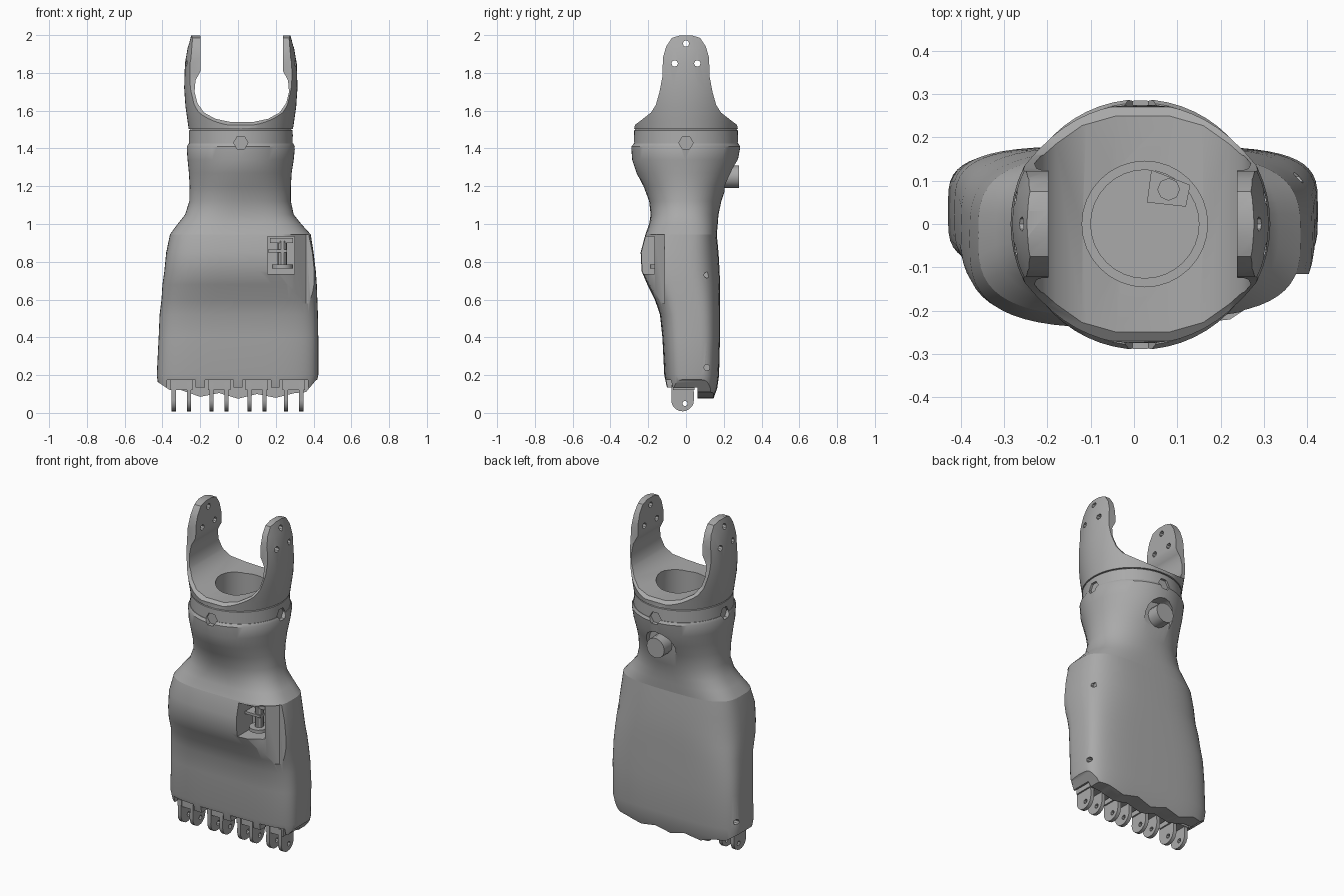
import bpy, bmesh, math
from mathutils import Vector, Matrix

cube = bpy.data.objects.get("Cube")
if cube:
    bpy.data.objects.remove(cube, do_unlink=True)

grey = bpy.data.materials.new("plain grey")
grey.use_nodes = True
grey.diffuse_color = (0.4, 0.4, 0.4, 1)
grey.node_tree.nodes["Principled BSDF"].inputs["Base Color"].default_value = (0.4, 0.4, 0.4, 1)
CX = 0.015  # wrist axis


def finish(name, bm):
    bmesh.ops.recalc_face_normals(bm, faces=bm.faces)
    mesh = bpy.data.meshes.new(name)
    bm.to_mesh(mesh)
    bm.free()
    mesh.materials.append(grey)
    ob = bpy.data.objects.new(name, mesh)
    bpy.context.collection.objects.link(ob)
    return ob


def skin(name, rings):
    """Joins closed rings of points and caps both ends."""
    bm = bmesh.new()
    vs = [[bm.verts.new(p) for p in r] for r in rings]
    n = len(vs[0])
    for a, b in zip(vs, vs[1:]):
        for i in range(n):
            j = (i + 1) % n
            bm.faces.new((a[i], a[j], b[j], b[i]))
    bm.faces.new(vs[0])
    bm.faces.new(vs[-1])
    return finish(name, bm)


def section(z, x0, x1, y0, y1, power, n=56):
    """Rounded-box outline at height z."""
    ring = []
    for i in range(n):
        t = math.tau * i / n
        c, s = math.cos(t), math.sin(t)
        u = math.copysign(abs(c) ** (2 / power), c)
        v = math.copysign(abs(s) ** (2 / power), s)
        ring.append(((x0 + x1) / 2 + u * (x1 - x0) / 2, (y0 + y1) / 2 + v * (y1 - y0) / 2, z))
    return ring


def lathe(name, profile):
    return skin(name, [section(z, CX - r, CX + r, -r, r, 2) for z, r in profile])


def prism(name, pts, axis, lo, hi):
    place = {"x": lambda p, d: (d, p[0], p[1]), "y": lambda p, d: (p[0], d, p[1]),
             "z": lambda p, d: (p[0], p[1], d)}[axis]
    return skin(name, [[place(p, d) for p in pts] for d in (lo, hi)])


def rod(name, axis, a, b, r, lo, hi, n=16):
    pts = [(a + r * math.cos(math.tau * i / n), b + r * math.sin(math.tau * i / n)) for i in range(n)]
    return prism(name, pts, axis, lo, hi)


def box(name, x0, x1, y0, y1, z0, z1):
    return prism(name, [(x0, y0), (x1, y0), (x1, y1), (x0, y1)], "z", z0, z1)


def carve(ob, cutter, mode="DIFFERENCE"):
    m = ob.modifiers.new("cut", "BOOLEAN")
    m.operation, m.object, m.solver = mode, cutter, "EXACT"
    bpy.context.view_layer.objects.active = ob
    bpy.ops.object.modifier_apply(modifier=m.name)
    bpy.data.objects.remove(cutter, do_unlink=True)


# Palm shell with the swollen heel
SEAM = (0.945, -0.36, 0.385, -0.215, 0.163, 3.2)
palm = skin("palm", [section(*s) for s in (
    (0.06, -0.40, 0.39, -0.09, 0.14, 4), (0.13, -0.42, 0.41, -0.10, 0.165, 4),
    (0.2, -0.43, 0.425, -0.115, 0.175, 4), (0.4, -0.42, 0.425, -0.125, 0.18, 4),
    (0.52, -0.415, 0.423, -0.138, 0.18, 3.8), (0.6, -0.405, 0.42, -0.165, 0.18, 3.6),
    (0.68, -0.40, 0.417, -0.205, 0.18, 3.4), (0.75, -0.39, 0.412, -0.235, 0.178, 3.2),
    (0.85, -0.38, 0.40, -0.24, 0.172, 3.2), SEAM)])

# Thumb recess: slanted corner and square pocket
carve(palm, prism("c", [(0.17, -0.3), (0.2, -0.235), (0.29, -0.175), (0.36, -0.115),
                        (0.5, -0.115), (0.5, -0.3)], "z", 0.58, 0.96))
carve(palm, box("c", 0.155, 0.3, -0.4, -0.08, 0.735, 0.935))

# Open knuckle side and scalloped lower edge
FINGERS = (-0.3, -0.1, 0.1, 0.295)
carve(palm, box("c", -0.6, 0.6, -0.4, 0.06, 0, 0.135))
for fx in FINGERS:
    carve(palm, box("c", fx - 0.075, fx + 0.075, -0.4, 0.06, 0, 0.175))
carve(palm, prism("c", [(-0.5, 0), (-0.5, 0.22), (-0.42, 0.16), (-0.36, 0.12), (-0.3, 0.12),
                        (-0.2, 0.085), (-0.1, 0.105), (0, 0.075), (0.1, 0.1), (0.2, 0.08),
                        (0.3, 0.105), (0.36, 0.11), (0.41, 0.17), (0.5, 0.24), (0.5, 0)],
                  "y", -0.4, 0.4))
for z in (0.24, 0.73):
    for lo, hi in ((-0.6, -0.37), (0.37, 0.6)):
        carve(palm, rod("c", "x", 0.11, z, 0.016, lo, hi, 8))

# Wrist: rounded box flowing into a circle
wrist = skin("wrist", [section(*s) for s in (
    SEAM, (1.0, -0.32, 0.335, -0.195, 0.168, 2.8), (1.05, -0.28, 0.295, -0.187, 0.172, 2.5),
    (1.12, -0.258, 0.28, -0.195, 0.187, 2.2), (1.2, -0.256, 0.28, -0.225, 0.213, 2.1),
    (1.27, -0.26, 0.284, -0.262, 0.25, 2), (1.34, -0.267, 0.295, -0.285, 0.275, 2),
    (1.41, -0.272, 0.302, -0.29, 0.288, 2), (1.425, -0.265, 0.295, -0.28, 0.28, 2))])
carve(wrist, rod("c", "y", 0.01, 1.25, 0.095, 0.205, 0.5))
carve(wrist, rod("c", "z", CX + 0.01, 0, 0.145, 1.36, 1.6, 32))
port = rod("cable_port", "y", 0.01, 1.25, 0.06, 0.15, 0.28, 14)

# Collar with four countersunk sockets
collar = lathe("collar", [(1.42, 0.272), (1.425, 0.277), (1.495, 0.274), (1.503, 0.265)])
carve(collar, rod("c", "z", CX + 0.01, 0, 0.145, 1.3, 1.6, 32))
for ob in (collar, wrist):
    for lo, hi in ((-0.4, -0.262), (0.262, 0.4)):
        carve(ob, rod("c", "y", CX, 1.43, 0.038, lo, hi, 6))
        carve(ob, rod("c", "x", 0, 1.43, 0.038, CX + lo, CX + hi, 6))

# Fork: turned body trimmed by the side outline, then hollowed between the prongs
fork = lathe("fork", [(1.502, 0.276), (1.55, 0.283), (1.62, 0.293), (1.72, 0.3),
                      (1.85, 0.296), (1.93, 0.282), (2.0, 0.262)])
half = [(0.275, 1.5), (0.27, 1.525), (0.23, 1.555), (0.185, 1.59), (0.16, 1.63), (0.14, 1.7),
        (0.125, 1.78), (0.122, 1.88), (0.105, 1.94), (0.075, 1.985), (0.03, 1.999)]
outline = half + [(-y, z) for y, z in reversed(half)]
carve(fork, prism("c", outline, "x", -0.5, 0.5), "INTERSECT")
arch = [(0.06, 1.54), (0.14, 1.557), (0.2, 1.59), (0.235, 1.64), (0.25, 1.7), (0.245, 1.76),
        (0.218, 1.81), (0.218, 2.1)]
gap = [(CX + 0.005 + x, z) for x, z in arch] + [(CX + 0.005 - x, z) for x, z in reversed(arch)]
carve(fork, prism("c", gap, "y", -0.5, 0.5))
carve(fork, rod("c", "z", CX + 0.01, 0, 0.145, 1.3, 1.62, 32))
for y, z in ((0, 1.955), (-0.06, 1.85), (0.06, 1.85)):
    carve(fork, rod("c", "x", y, z, 0.017, -0.5, 0.5, 8))

# Bearing lip and small bracket inside the wrist bore
lip = rod("bearing_lip", "z", CX + 0.01, 0, 0.148, 1.355, 1.385, 32)
carve(lip, rod("c", "z", CX + 0.01, 0, 0.125, 1.37, 1.6, 32))
bracket = prism("bore_bracket", [(0.03, 0.05), (0.12, 0.04), (0.13, 0.09), (0.04, 0.125)], "z", 1.36, 1.41)
carve(bracket, rod("c", "z", 0.08, 0.08, 0.025, 1.38, 1.5, 8))

# Thumb drive parts in the pocket
parts = [box("thumb_mount", 0.17, 0.29, -0.15, -0.07, 0.9, 0.925),
         box("thumb_plate", 0.16, 0.26, -0.16, -0.07, 0.85, 0.865),
         rod("thumb_shaft", "z", 0.235, -0.13, 0.025, 0.77, 0.91, 10),
         rod("thumb_gear", "z", 0.235, -0.135, 0.055, 0.765, 0.785, 12)]

# Knuckles: mounting block with two rounded, drilled lugs
for i, fx in enumerate(FINGERS):
    parts.append(box(f"knuckle_block_{i + 1}", fx - 0.06, fx + 0.06, -0.07, 0.045, 0.12, 0.18))
    for side in (-1, 1):
        lug_pts = [(-0.075, 0.16), (0.04, 0.16)]
        lug_pts += [(-0.018 + 0.06 * math.cos(a), 0.068 - 0.06 * math.sin(a))
                    for a in (math.pi * k / 10 for k in range(11))]
        lug = prism(f"knuckle_lug_{i + 1}_{'left' if side > 0 else 'right'}", lug_pts, "x",
                    fx + side * 0.04 - 0.011, fx + side * 0.04 + 0.011)
        carve(lug, rod("c", "x", -0.005, 0.05, 0.014, -1, 1, 8))
        parts.append(lug)

# Soft shading with crisp edges
bpy.ops.object.select_all(action="DESELECT")
for ob in [palm, wrist, port, collar, fork, lip, bracket] + parts:
    ob.select_set(True)
bpy.context.view_layer.objects.active = palm
bpy.ops.object.shade_smooth_by_angle(angle=math.radians(35))
